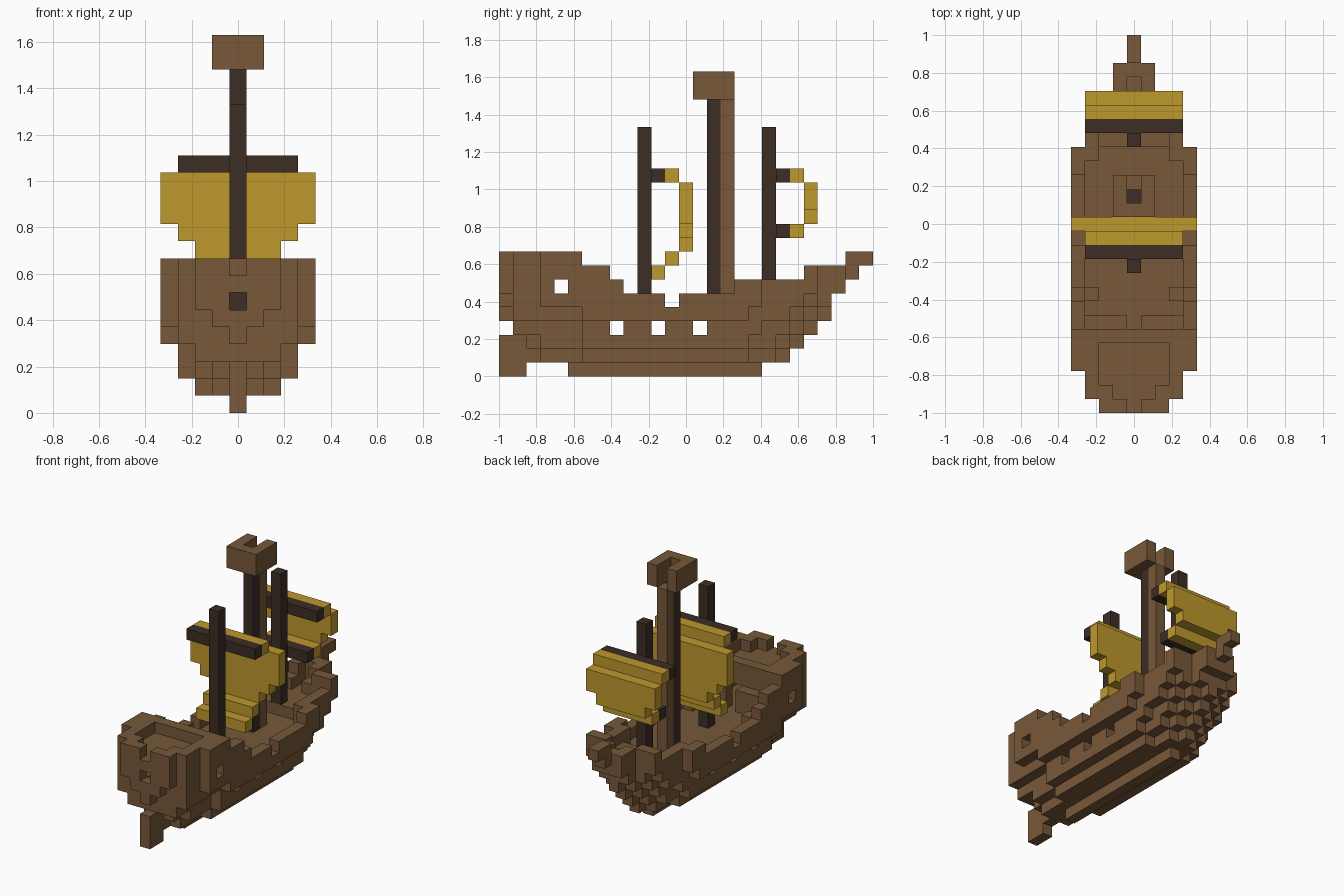
import bpy, bmesh
from mathutils import Vector

cube = bpy.data.objects.get("Cube")
if cube:
    bpy.data.objects.remove(cube)

U = 2 / 27  # block size


def material(name, rgb):
    m = bpy.data.materials.new(name)
    m.use_nodes = True
    m.diffuse_color = (*rgb, 1)
    m.node_tree.nodes["Principled BSDF"].inputs["Base Color"].default_value = (*rgb, 1)
    return m


WOOD = material("brown wood", (0.184, 0.098, 0.041))
DARK = material("dark wood", (0.045, 0.026, 0.018))
CLOTH = material("yellow cloth", (0.515, 0.314, 0.026))


def box(half, y0, y1, z0, z1):
    """Blocks across the centre line, ranges inclusive."""
    return {(i, j, k) for i in range(-half, half + 1)
            for j in range(y0, y1 + 1) for k in range(z0, z1 + 1)}


def mirrored(a, j, k):
    return {(a, j, k), (-a, j, k)}


def build(name, cells, mat):
    """Make the outer skin of a set of blocks."""
    bm = bmesh.new()
    for c in cells:
        centre = Vector((c[0], c[1] - 13, c[2] + 0.5))
        for axis in range(3):
            for s in (-1, 1):
                n = list(c)
                n[axis] += s
                if tuple(n) in cells:
                    continue
                normal, u = Vector(), Vector()
                normal[axis] = s / 2
                u[(axis + 1) % 3] = 0.5
                v = normal.cross(u) * 2
                corners = (-u - v, u - v, u + v, v - u)
                bm.faces.new([bm.verts.new((centre + normal + p) * U) for p in corners])
    bmesh.ops.remove_doubles(bm, verts=bm.verts, dist=U / 100)
    mesh = bpy.data.meshes.new(name)
    bm.to_mesh(mesh)
    bm.free()
    mesh.materials.append(mat)
    ob = bpy.data.objects.new(name, mesh)
    bpy.context.collection.objects.link(ob)
    return ob


# Hull outline per layer: first and last row for each distance from the centre line
STARTS = {1: (1, 3, 6), 2: (1, 2, 3, 6), 3: (1, 1, 1, 6),
          4: (0, 1, 1, 1, 6), 5: (0, 0, 1, 1, 3), 6: (0, 0, 0, 1, 3)}
ENDS = {1: (20, 19, 17), 2: (21, 20, 19, 17), 3: (22, 21, 20, 18),
        4: (23, 22, 21, 20, 17), 5: (23, 23, 22, 21, 18), 6: (24, 24, 22, 22, 18)}


def outline(k):
    s, e = STARTS[min(k, 6)], ENDS[min(k, 6)]
    return {(i, j) for i in range(1 - len(s), len(s))
            for j in range(s[abs(i)], e[abs(i)] + 1)}


def rim(flat):
    near = (-1, 0, 1)
    return {(i, j) for i, j in flat
            if any((i + a, j + b) not in flat for a in near for b in near)}


def layer(flat, k):
    return {(i, j, k) for i, j in flat}


# Lower hull, gun deck and main deck
hull = layer(outline(1), 1) | layer(outline(2), 2)
hull |= layer(rim(outline(3)), 3) | layer(outline(4), 4)
for j in (8, 11, 14):
    hull -= mirrored(3, j, 3)
build("hull", hull, WOOD)

# Bulwarks with the side gaps
bulwark = layer(rim(outline(5)), 5) - mirrored(4, 12, 5)
bulwark |= layer({p for p in rim(outline(6)) if p[1] <= 8 or p[1] >= 17}, 6)
bulwark |= layer({p for p in rim(outline(7)) if 6 <= p[1] <= 7}, 7)
bulwark |= mirrored(3, 8, 5)
bulwark -= mirrored(4, 4, 6) | {(0, 0, 6)}
build("bulwark", bulwark, WOOD)

# Stern cabin: front wall with a doorway, roof and railing
build("cabin_wall", box(3, 6, 6, 5, 6) - box(0, 6, 6, 5, 6), WOOD)
poop = {p for p in outline(7) if p[1] <= 5}
build("cabin_roof", layer(poop, 7), WOOD)
build("stern_railing", (layer(rim(poop), 8) | mirrored(3, 4, 8)) - {(0, 0, 8)}, WOOD)

# Raised bow deck, bow railing and bowsprit
build("bow_deck", layer({p for p in outline(5) if p[1] >= 19}, 5), WOOD)
bow_rail = mirrored(3, 22, 7) | mirrored(2, 22, 7) | mirrored(1, 23, 7)
build("bow_railing", bow_rail | box(1, 24, 24, 7, 7), WOOD)
build("bowsprit", box(0, 25, 25, 7, 8) | box(0, 26, 26, 8, 8), WOOD)

# Keel and rudder
build("keel", box(0, 5, 18, 0, 0), WOOD)
build("rudder", box(0, 0, 0, 0, 2) | box(0, 1, 1, 0, 0), WOOD)

# Masts
for name, row, top in (("stern_mast", 10, 17), ("main_mast", 15, 19), ("bow_mast", 19, 17)):
    build(name, box(0, row, row, 5, top), DARK)
build("mast_ladder", box(0, 16, 16, 5, 19), WOOD)

# Lookout basket, open in the middle and on one side
build("lookout", box(1, 14, 16, 20, 21) - box(0, 15, 16, 20, 21), WOOD)

# Yards
build("stern_yard", box(3, 11, 11, 14, 14), DARK)
build("bow_upper_yard", box(3, 20, 20, 14, 14), DARK)
build("bow_lower_yard", box(2, 20, 20, 10, 10), DARK)

# Billowing sails
build("stern_sail", box(3, 12, 12, 14, 14) | box(4, 13, 13, 11, 13)
      | box(3, 13, 13, 10, 10) | box(2, 13, 13, 9, 9)
      | box(2, 12, 12, 8, 8) | box(2, 11, 11, 7, 7), CLOTH)
build("bow_sail", box(3, 21, 21, 14, 14) | box(3, 22, 22, 12, 13)
      | box(2, 22, 22, 11, 11) | box(2, 21, 21, 10, 10), CLOTH)
